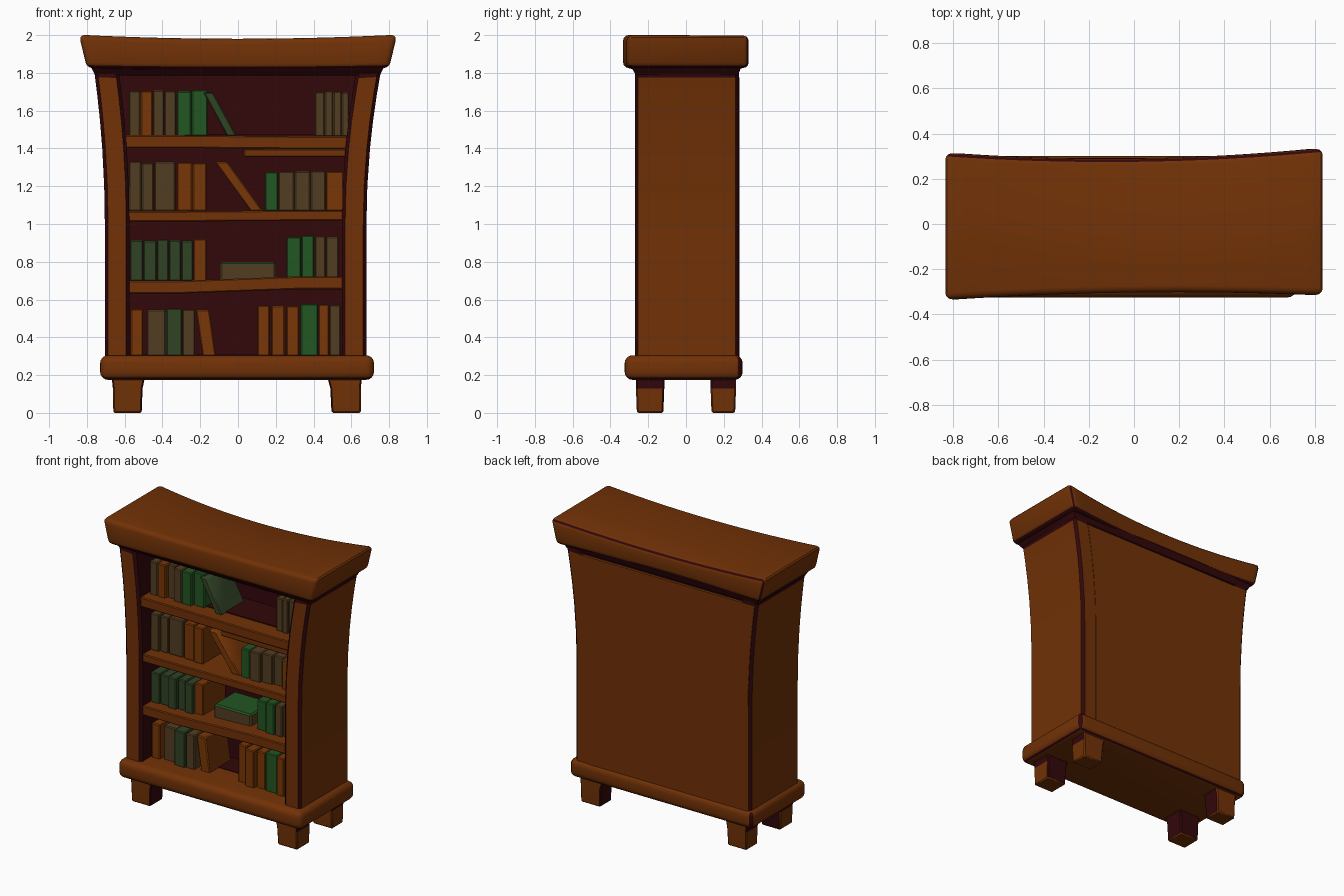
import bpy, bmesh, math, random

if "Cube" in bpy.data.objects:
    bpy.data.objects.remove(bpy.data.objects["Cube"])

random.seed(4)


def material(name, r, g, b):
    m = bpy.data.materials.new(name)
    m.diffuse_color = (r, g, b, 1)
    m.use_nodes = True
    m.node_tree.nodes["Principled BSDF"].inputs["Base Color"].default_value = m.diffuse_color
    return m


WOOD = material("warm wood", 0.165, 0.031, 0.002)
DARK = material("dark maroon", 0.032, 0.002, 0.003)
GREEN = material("book green", 0.016, 0.092, 0.016)
MOSS = material("book moss green", 0.030, 0.056, 0.018)
OLIVE = material("book olive brown", 0.085, 0.048, 0.015)
RUST = material("book rust", 0.19, 0.038, 0.002)


def loft(name, rings, mats, bevel=0.0, segments=1, bevel_mat=-1, rule=None, edge_rule=None):
    """Solid through four-cornered rings; rule(centre, normal) colours faces, edge_rule the bevels."""
    bm = bmesh.new()
    vs = [[bm.verts.new(p) for p in ring] for ring in rings]
    for a, b in zip(vs, vs[1:]):
        for i in range(4):
            j = (i + 1) % 4
            bm.faces.new((a[i], a[j], b[j], b[i]))
    bm.faces.new(vs[0])
    bm.faces.new(vs[-1])
    bmesh.ops.recalc_face_normals(bm, faces=bm.faces)
    if rule:
        for f in bm.faces:
            f.material_index = rule(f.calc_center_median(), f.normal)
    if bevel:
        edges = [e for e in bm.edges if e.calc_face_angle(0) > 0.6]
        bmesh.ops.bevel(bm, geom=edges, offset=bevel, segments=segments, profile=0.5,
                        affect='EDGES', clamp_overlap=True, material=bevel_mat)
    if edge_rule:
        bm.normal_update()
        for f in bm.faces:
            if edge_rule(f.normal):
                f.material_index = 1
    me = bpy.data.meshes.new(name)
    bm.to_mesh(me)
    bm.free()
    for m in mats:
        me.materials.append(m)
    ob = bpy.data.objects.new(name, me)
    bpy.context.collection.objects.link(ob)
    bpy.ops.object.select_all(action='DESELECT')
    ob.select_set(True)
    bpy.context.view_layer.objects.active = ob
    bpy.ops.object.shade_smooth_by_angle(angle=math.radians(35))
    return ob


def flat_ring(x0, x1, y0, y1, z):
    return [(x0, y0, z), (x1, y0, z), (x1, y1, z), (x0, y1, z)]


def box(name, x0, x1, y0, y1, z0, z1, mats, **kw):
    return loft(name, [flat_ring(x0, x1, y0, y1, z0), flat_ring(x0, x1, y0, y1, z1)], mats, **kw)


def outer(side, z):
    """Outer edge of the flaring cabinet sides."""
    t = max(0, (z - 1.0) / 0.8) ** 2
    return -0.705 - 0.055 * t if side < 0 else 0.68 + 0.075 * t


# Legs, with dark inner faces
for sx, xs in (("left", (-0.67, -0.49, -0.66, -0.51)), ("right", (0.47, 0.655, 0.495, 0.65))):
    s = -1 if sx == "left" else 1
    for sy, y0, y1 in (("front", -0.265, -0.115), ("back", 0.13, 0.265)):
        def leg_rule(c, n, s=s, front=(sy == "front")):
            if n.x * s < -0.5 or (front and n.y > 0.5):
                return 1
            return int(c.z > 0.13 and abs(n.x) > 0.5)
        loft(f"{sy}_{sx}_leg",
             [flat_ring(xs[2], xs[3], y0 + 0.005, y1 - 0.005, 0),
              flat_ring(xs[0] * 0.25 + xs[2] * 0.75, xs[1] * 0.25 + xs[3] * 0.75, y0, y1, 0.13),
              flat_ring(xs[0], xs[1], y0, y1, 0.2)],
             [WOOD, DARK], bevel=0.008, rule=leg_rule)

# Rounded plinth with dark lower edge and rear corners
box("plinth", -0.73, 0.72, -0.325, 0.3, 0.175, 0.305, [WOOD, DARK], bevel=0.042, segments=4,
    edge_rule=lambda n: -0.95 < n.z < -0.7 or (n.y > 0.4 and abs(n.x) > 0.4))

# Flaring sides with dark edges, dark inside and dark top
LEVELS = [0.27, 0.6, 1.0, 1.2, 1.4, 1.55, 1.68, 1.775, 1.85]
for side, name in ((-1, "left_side"), (1, "right_side")):
    rings = [flat_ring(outer(side, z) - side * 0.13, outer(side, z), -0.27, 0.28, z) for z in LEVELS]
    loft(name, rings, [WOOD, DARK], bevel=0.017, bevel_mat=1,
         rule=lambda c, n, s=side: int(c.z > 1.775 or n.x * s < -0.5))

# Back: dark toward the shelves, wood outside, covering the left rear corner
loft("back_panel",
     [flat_ring(outer(-1, z) + 0.12, outer(1, z) - 0.12, 0.12, 0.264, z) for z in LEVELS],
     [WOOD, DARK], rule=lambda c, n: int(n.y < -0.5 or c.z > 1.775))
loft("back_board",
     [flat_ring(outer(-1, z) + 0.018, outer(1, z) - 0.112, 0.255, 0.283, z) for z in LEVELS[:-1]],
     [WOOD])

# Dark flared neck under the crown
loft("neck", [flat_ring(-0.755, 0.75, -0.262, 0.275, 1.785),
              flat_ring(-0.783, 0.778, -0.298, 0.295, 1.84)], [DARK], bevel=0.006)

# Sagging crown with slanted ends, dark underside and dark rear edges
rings = []
for i in range(17):
    t = -1 + i / 8
    k = t * t
    yf = -0.303 - 0.022 * k + 0.01 * t
    yb = 0.29 + 0.035 * k + 0.01 * t
    xt, xb = 0.842 * t, 0.80 * t
    zb = 1.818 + 0.008 * k
    rings.append([(xb, yf, zb), (xt, yf, 1.982 + 0.02 * k),
                  (xt, yb, 1.955 + 0.046 * k), (xb, yb, zb)])
loft("crown", rings, [WOOD, DARK], bevel=0.03, segments=3,
     edge_rule=lambda n: n.z < -0.55 or (n.y > 0.4 and (0.5 < n.z < 0.85 or abs(n.x) > 0.45)))

# Shelves: left and right top heights
for i, (za, zb, th) in enumerate(((1.47, 1.465, 0.068), (1.068, 1.072, 0.055), (0.70, 0.722, 0.068))):
    rings = []
    for x, z in ((-0.60, za), (-0.3, za), (0.0, (za + zb) / 2), (0.3, zb), (0.585, zb)):
        rings.append([(x, -0.25, z - th), (x, -0.25, z), (x, 0.13, z), (x, 0.13, z - th)])
    loft(f"shelf_{i + 1}", rings, [WOOD], bevel=0.006)
box("shelf_support", 0.03, 0.575, -0.235, 0.13, 1.355, 1.398, [WOOD], bevel=0.006)

# Dark rear strips painted on the top shelf and the floor
for name, y, z in (("top_shelf_rear_strip", -0.12, 1.467), ("floor_rear_strip", -0.05, 0.302)):
    box(name, -0.59, 0.57, y, 0.125, z, z + 0.007, [DARK])


def book(name, x0, x1, z0, z1, mat, lean=0.0):
    """Book between x0 and x1; lean shifts its top sideways."""
    y0 = -0.16 + random.uniform(-0.02, 0.015)
    y1 = 0.09 + random.uniform(-0.02, 0.02)
    z1 += random.uniform(-0.004, 0.006)
    loft(name, [flat_ring(x0 - 0.003, x1 + 0.003, y0, y1, z0 - 0.003),
                flat_ring(x0 + lean - 0.003, x1 + lean + 0.003, y0, y1, z1)], [mat], bevel=0.006)


# Upright books: shelf height, top height, then (left, right, colour)
ROWS = [
    (1.468, 1.705, [(-.575, -.52, OLIVE), (-.512, -.455, RUST), (-.447, -.395, OLIVE),
                    (-.387, -.33, OLIVE), (-.32, -.25, GREEN), (-.242, -.165, GREEN)]),
    (1.465, 1.70, [(.41, .455, OLIVE), (.462, .50, OLIVE), (.507, .545, OLIVE), (.552, .585, OLIVE)]),
    (1.07, 1.325, [(-.575, -.515, OLIVE), (-.507, -.45, OLIVE), (-.44, -.335, OLIVE),
                   (-.32, -.245, RUST), (-.237, -.17, RUST)]),
    (1.07, 1.28, [(.145, .21, GREEN), (.218, .295, OLIVE), (.303, .38, OLIVE), (.388, .46, OLIVE),
                  (.468, .555, RUST)]),
    (0.70, 0.915, [(-.57, -.505, MOSS), (-.497, -.435, MOSS), (-.427, -.37, MOSS), (-.362, -.305, MOSS),
                   (-.297, -.24, MOSS), (-.232, -.17, RUST)]),
    (0.72, 0.935, [(.26, .33, GREEN), (.338, .40, GREEN), (.41, .46, OLIVE), (.468, .53, OLIVE)]),
    (0.303, 0.55, [(-.565, -.505, RUST), (-.48, -.385, OLIVE), (-.377, -.30, MOSS), (-.292, -.23, OLIVE)]),
    (0.303, 0.57, [(.105, .165, RUST), (.18, .245, RUST), (.26, .32, RUST), (.335, .42, GREEN),
                   (.428, .48, RUST), (.488, .54, OLIVE)]),
]
for r, (z0, z1, books) in enumerate(ROWS):
    for b, (x0, x1, mat) in enumerate(books):
        book(f"book_{r + 1}_{b + 1}", x0, x1, z0, z1, mat)

# Leaning books
book("leaning_green_book", -0.055, -0.01, 1.468, 1.70, MOSS, -0.125)
book("leaning_rust_book", 0.07, 0.13, 1.07, 1.325, RUST, -0.19)
book("tilted_rust_book", -0.185, -0.12, 0.303, 0.55, RUST, -0.035)

# Book lying flat with a green cover
box("lying_book", -0.095, 0.20, -0.14, 0.10, 0.70, 0.80, [OLIVE, GREEN], bevel=0.01,
    rule=lambda c, n: int(n.z > 0.5))
